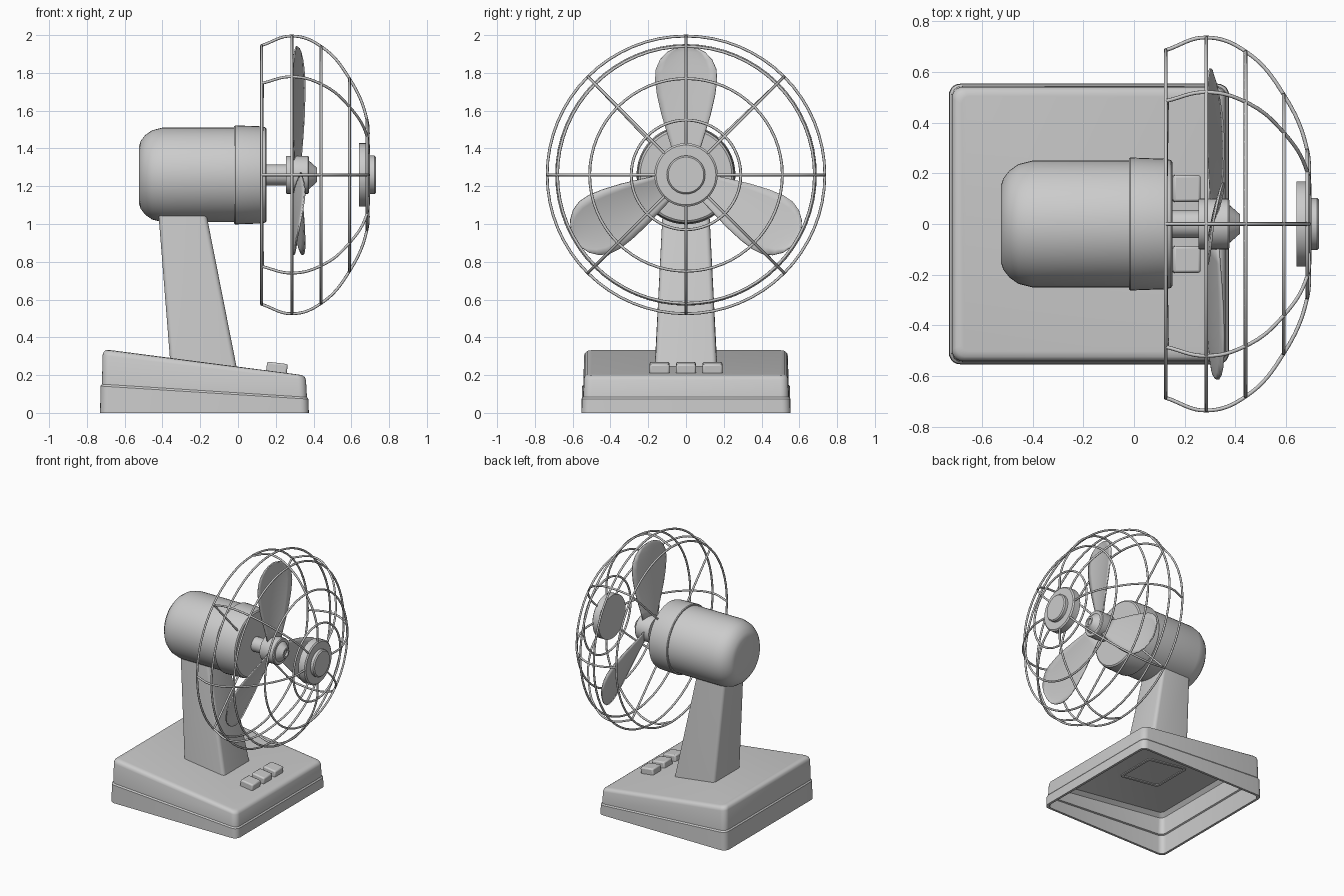
import bpy, bmesh, math
from mathutils import Vector

if "Cube" in bpy.data.objects:
    bpy.data.objects.remove(bpy.data.objects["Cube"])

AXIS_Z = 1.26     # height of the fan axis, which runs along x
WIRE = 0.0075


def finish(name, bm, angle=35, bevel=0):
    bmesh.ops.recalc_face_normals(bm, faces=bm.faces)
    me = bpy.data.meshes.new(name)
    bm.to_mesh(me)
    bm.free()
    ob = bpy.data.objects.new(name, me)
    bpy.context.collection.objects.link(ob)
    if bevel:
        m = ob.modifiers.new("bevel", 'BEVEL')
        m.width, m.segments, m.limit_method = bevel, 2, 'ANGLE'
    select(ob)
    bpy.ops.object.shade_smooth_by_angle(angle=math.radians(angle))
    return ob


def select(ob):
    bpy.ops.object.select_all(action='DESELECT')
    ob.select_set(True)
    bpy.context.view_layer.objects.active = ob


def loft(name, loops, angle=35):
    """Skin closed loops of points and cap both ends."""
    bm = bmesh.new()
    rows = [[bm.verts.new(p) for p in lp] for lp in loops]
    n = len(rows[0])
    for a, b in zip(rows, rows[1:]):
        for i in range(n):
            j = (i + 1) % n
            bm.faces.new((a[i], a[j], b[j], b[i]))
    bm.faces.new(rows[0])
    bm.faces.new(rows[-1])
    return finish(name, bm, angle)


def rounded_rect(x0, x1, hy, r, zb, zf, n=5):
    """Rounded rectangle seen from above, sloping from zb (x0) to zf (x1)."""
    pts = []
    for k, (cx, cy) in enumerate([(x1 - r, hy - r), (x0 + r, hy - r),
                                  (x0 + r, r - hy), (x1 - r, r - hy)]):
        for i in range(n + 1):
            a = (k + i / n) * math.pi / 2
            x, y = cx + r * math.cos(a), cy + r * math.sin(a)
            pts.append((x, y, zb + (zf - zb) * (x - x0) / (x1 - x0)))
    return pts


def polar(x, r, a):
    return Vector((x, r * math.cos(a), AXIS_Z + r * math.sin(a)))


def turned(name, profile, n=48):
    """Revolve (x, radius) points about the fan axis."""
    return loft(name, [[polar(x, r, 2 * math.pi * i / n) for i in range(n)]
                       for x, r in profile])


def wires(name, paths, cyclic=False, smooth=False):
    cu = bpy.data.curves.new(name, 'CURVE')
    cu.dimensions, cu.bevel_depth, cu.bevel_resolution = '3D', WIRE, 2
    cu.resolution_u, cu.use_fill_caps = 8, True
    for path in paths:
        s = cu.splines.new('BEZIER' if smooth else 'POLY')
        pts = s.bezier_points if smooth else s.points
        pts.add(len(path) - 1)
        for q, p in zip(pts, path):
            if smooth:
                q.co = p
                q.handle_left_type = q.handle_right_type = 'AUTO'
            else:
                q.co = (*p, 1)
        s.use_cyclic_u = cyclic
    ob = bpy.data.objects.new(name, cu)
    bpy.context.collection.objects.link(ob)
    select(ob)
    bpy.ops.object.convert(target='MESH')
    bpy.ops.object.shade_smooth_by_angle(angle=math.radians(60))


# Hollow base: inner ceiling, down the inside, round the rim, up the outside
loft("base", [
    rounded_rect(-.67, .31, .49, .03, .307, .183),
    rounded_rect(-.695, .335, .515, .035, .28, .155),
    rounded_rect(-.70, .345, .522, .04, .15, .08),
    rounded_rect(-.71, .355, .532, .04, .145, .075),
    rounded_rect(-.712, .357, .535, .04, 0, 0),
    rounded_rect(-.73, .375, .553, .045, 0, 0),
    rounded_rect(-.728, .373, .551, .045, .142, .073),
    rounded_rect(-.722, .367, .545, .043, .150, .081),
    rounded_rect(-.72, .365, .543, .042, .152, .083),
    rounded_rect(-.717, .360, .540, .042, .305, .175),
    rounded_rect(-.712, .353, .535, .042, .322, .190),
    rounded_rect(-.70, .340, .523, .038, .332, .199),
    rounded_rect(-.68, .320, .503, .03, .333, .203)])

# Neck, with a shallow recess in its underside
loft("neck", [
    rounded_rect(-.34, -.02, .145, .02, .33, .29),
    rounded_rect(-.34, -.02, .145, .02, .26, .215),
    rounded_rect(-.358, -.002, .165, .025, .26, .215),
    rounded_rect(-.42, -.165, .125, .025, 1.04, 1.04),
    rounded_rect(-.425, -.18, .12, .025, 1.10, 1.10)])

# Speed buttons on the sloping top
for i in (-1, 0, 1):
    bm = bmesh.new()
    bmesh.ops.create_cube(bm, size=1)
    bmesh.ops.scale(bm, vec=(.11, .105, .07), verts=bm.verts)
    ob = finish(f"button_{i + 2}", bm, bevel=.01)
    ob.location = (.205, .14 * i, .23)
    ob.rotation_euler.y = .128

# Motor, shaft, hub and front cap
turned("motor_housing", [(-.525, .02), (-.525, .15), (-.515, .18), (-.49, .212),
                         (-.455, .236), (-.40, .25), (.0, .25)])
turned("motor_front_ring", [(-.02, .03), (-.02, .258), (-.014, .262), (.125, .257),
                            (.145, .252), (.152, .242), (.152, .03)])
turned("shaft", [(.14, .055), (.27, .055)], 32)
turned("hub", [(.255, .03), (.255, .098), (.26, .1), (.37, .1), (.376, .095),
               (.376, .075), (.418, .038), (.418, .025), (.405, .022)], 32)
turned("cage_cap", [(.64, .03), (.64, .168), (.692, .168), (.70, .158), (.70, .102),
                    (.722, .102), (.73, .094), (.73, .03)])

# Three pitched blades
outline = [(.06, .055), (.14, .075), (.22, .10), (.32, .13), (.42, .153), (.50, .164),
           (.56, .16), (.61, .138), (.65, .1), (.672, .055), (.68, .012)]
for k in range(3):
    turn = 2 * math.pi * k / 3
    bm = bmesh.new()
    rows = []
    for r, half in outline:
        pitch = .34 - .28 * r
        row = []
        for j in range(9):
            t = j / 4 - 1
            w = half * t
            p = Vector((.312 + pitch * w + .015 * (t * t - .5) * half / .16, w, r))
            y = p.y * math.cos(turn) - p.z * math.sin(turn)
            z = p.y * math.sin(turn) + p.z * math.cos(turn)
            row.append(bm.verts.new((p.x, y, AXIS_Z + z)))
        rows.append(row)
    for a, b in zip(rows, rows[1:]):
        for j in range(8):
            bm.faces.new((a[j], a[j + 1], b[j + 1], b[j]))
    ob = finish(f"blade_{k + 1}", bm)
    m = ob.modifiers.new("thickness", 'SOLIDIFY')
    m.thickness, m.offset = .008, 0

# Wire cage: rings, ribs and the spokes back to the motor
cage = [(.125, .685), (.285, .735), (.44, .68), (.59, .51), (.683, .29)]
wires("cage_rings", [[polar(x, r, 2 * math.pi * i / 64) for i in range(64)]
                     for x, r in cage], cyclic=True)
wires("cage_ribs", [[polar(x, r, math.pi * k / 4) for x, r in cage + [(.69, .15)]]
                    for k in range(8)], smooth=True)
wires("cage_spokes", [[polar(.125, .23, math.pi * (k / 2 + .25) + .05),
                       polar(.13, .685, math.pi * (k / 2 + .25))]
                      for k in range(4)])
